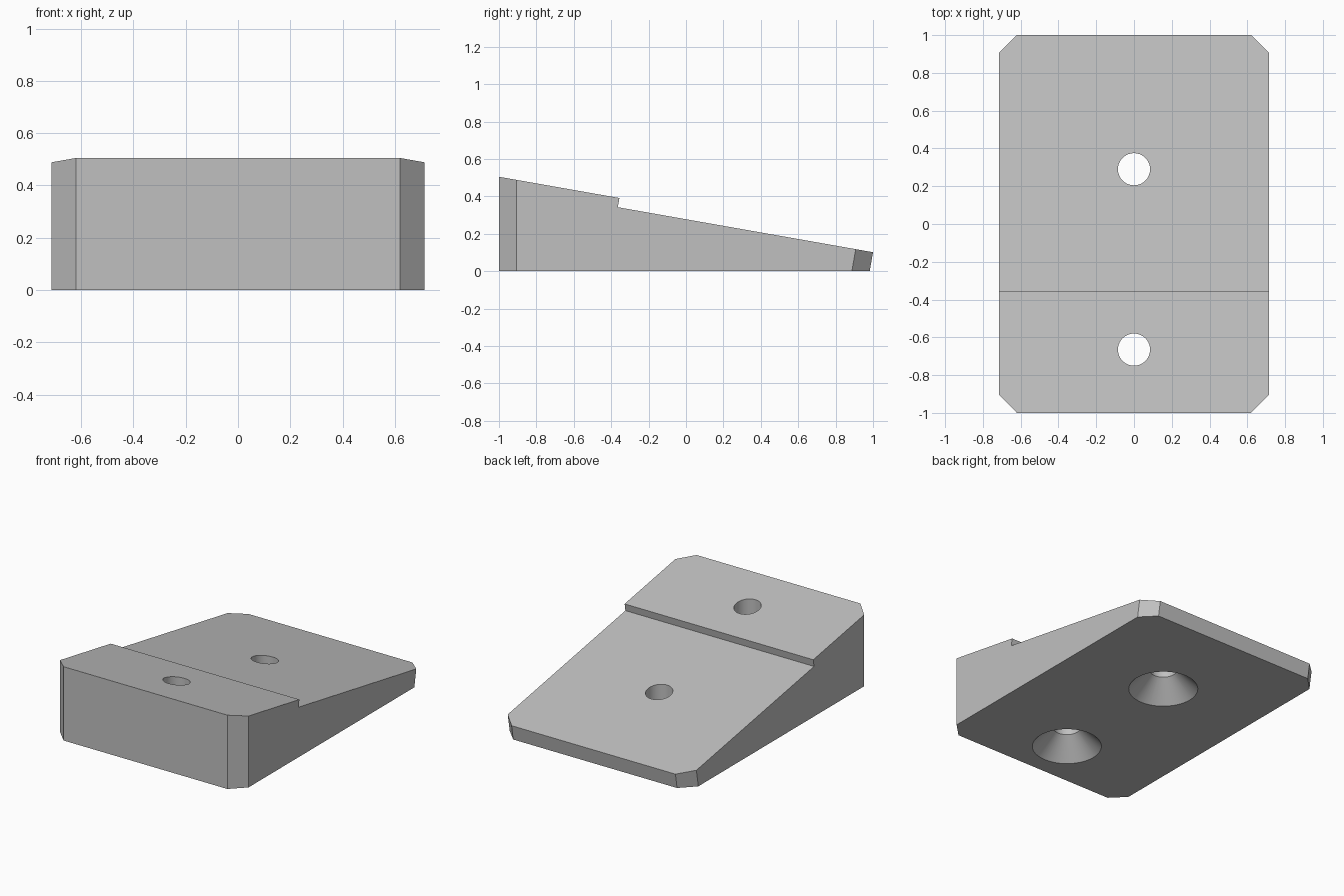
import bpy, bmesh, math
from mathutils import Vector

cube = bpy.data.objects.get("Cube")
if cube:
    bpy.data.objects.remove(cube, do_unlink=True)

HALF_W, CUT = 0.714, 0.094
TILT = math.radians(10)
SLOPE = math.tan(TILT)

grey = bpy.data.materials.new("plain grey")
grey.use_nodes = True
colour = (0.53, 0.53, 0.53, 1)
grey.diffuse_color = colour
grey.node_tree.nodes["Principled BSDF"].inputs["Base Color"].default_value = colour


def finish(bm, name):
    bmesh.ops.recalc_face_normals(bm, faces=bm.faces)
    mesh = bpy.data.meshes.new(name)
    bm.to_mesh(mesh)
    bm.free()
    mesh.materials.append(grey)
    obj = bpy.data.objects.new(name, mesh)
    bpy.context.collection.objects.link(obj)
    return obj


# Stepped wedge: side profile extruded across the width
step_y, step_drop = -0.356, 0.05
step_top = 0.505 - (step_y + 1) * SLOPE
low_y = step_y - step_drop * math.sin(TILT)
low_z = step_top - step_drop * math.cos(TILT)
back_z = low_z - (1 - low_y) * SLOPE
profile = [(-1, 0), (1 - back_z * SLOPE, 0), (1, back_z),
           (low_y, low_z), (step_y, step_top), (-1, 0.505)]
bm = bmesh.new()
face = bm.faces.new([bm.verts.new((-HALF_W, y, z)) for y, z in profile])
extruded = bmesh.ops.extrude_face_region(bm, geom=[face])["geom"]
bmesh.ops.translate(bm, vec=(2 * HALF_W, 0, 0),
                    verts=[v for v in extruded if isinstance(v, bmesh.types.BMVert)])
bmesh.ops.recalc_face_normals(bm, faces=bm.faces)

# Corner bevels: upright at the front, square to the slope at the back
front_out = Vector((0, -1, 0))
back_out = Vector((0, math.cos(TILT), -math.sin(TILT)))
for side in (-1, 1):
    for out, edge in ((front_out, Vector((0, -1, 0))), (back_out, Vector((0, 1, back_z)))):
        point = edge + Vector((side * (HALF_W - CUT), 0, 0))
        normal = (Vector((side, 0, 0)) + out).normalized()
        cut = bmesh.ops.bisect_plane(bm, geom=bm.verts[:] + bm.edges[:] + bm.faces[:],
                                     plane_co=point, plane_no=normal, clear_outer=True)
        rim = [e for e in cut["geom_cut"] if isinstance(e, bmesh.types.BMEdge)]
        bmesh.ops.contextual_create(bm, geom=rim)
wedge = finish(bm, "stepped_wedge")


# Screw holes, countersunk at 45 degrees from below
def hole_cutter(y, radius=0.085, sink=0.22, sides=64):
    bm = bmesh.new()
    margin = 0.05
    outline = [(sink + margin, -margin), (radius, sink - radius), (radius, 0.7)]
    rings = []
    for r, z in outline:
        rings.append([bm.verts.new((r * math.cos(a), y + r * math.sin(a), z))
                      for a in (math.tau * i / sides for i in range(sides))])
    for low, high in zip(rings, rings[1:]):
        for i in range(sides):
            j = (i + 1) % sides
            bm.faces.new((low[i], low[j], high[j], high[i]))
    bm.faces.new(rings[0])
    bm.faces.new(rings[-1])
    cutter = finish(bm, "hole_cutter")
    cutter.hide_render = True
    return cutter


bpy.context.view_layer.objects.active = wedge
wedge.select_set(True)
for y in (-0.665, 0.29):
    cutter = hole_cutter(y)
    mod = wedge.modifiers.new("screw hole", 'BOOLEAN')
    mod.operation, mod.solver, mod.object = 'DIFFERENCE', 'EXACT', cutter
    bpy.ops.object.modifier_apply(modifier=mod.name)
    bpy.data.objects.remove(cutter, do_unlink=True)
bpy.ops.object.shade_smooth_by_angle(angle=math.radians(8))
